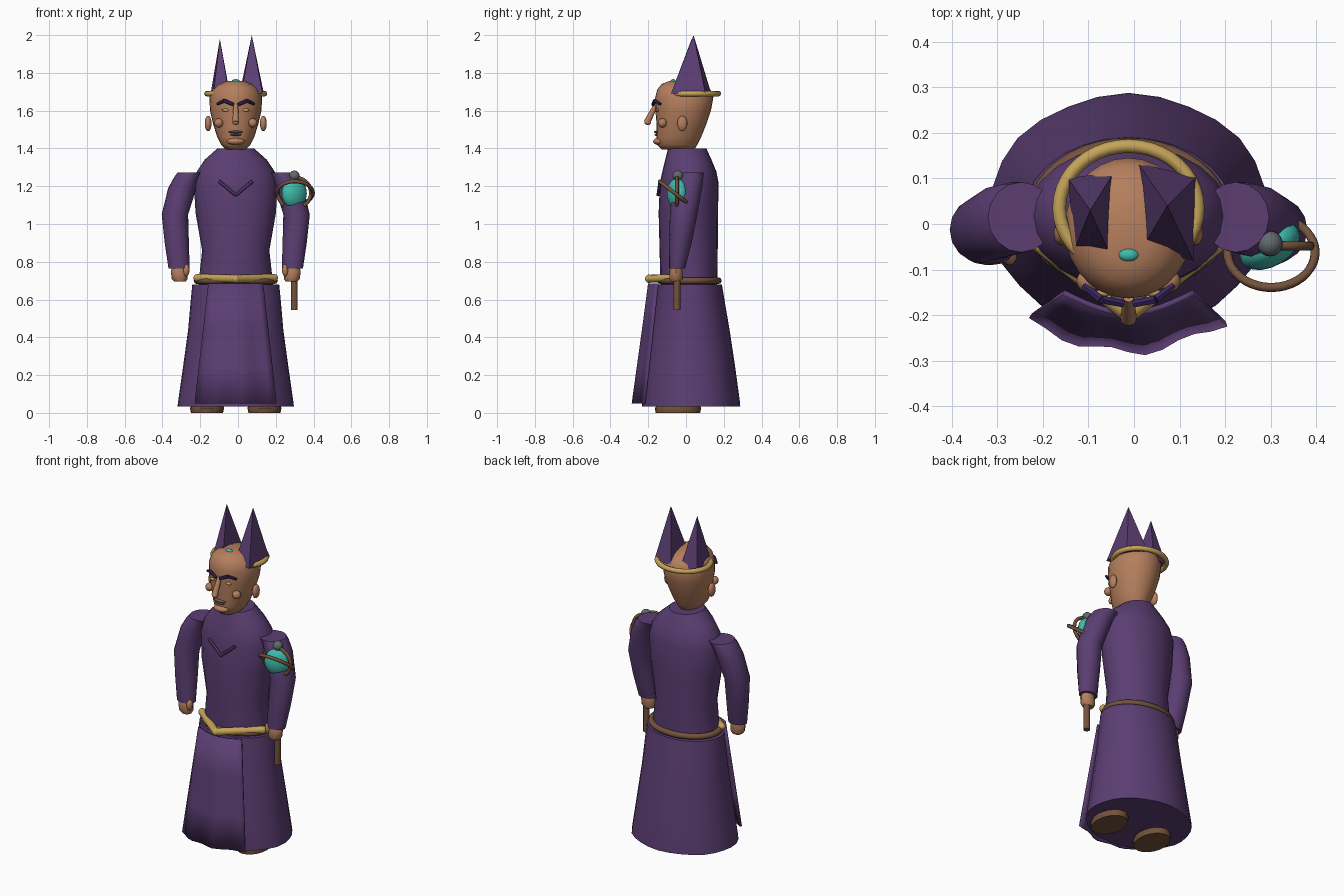
import bpy, bmesh, math
from mathutils import Vector, Matrix

if "Cube" in bpy.data.objects:
    bpy.data.objects.remove(bpy.data.objects["Cube"])

CX = -0.012  # centre line of the body


def mat(name, rgb):
    m = bpy.data.materials.new(name)
    m.diffuse_color = (*rgb, 1)
    m.use_nodes = True
    m.node_tree.nodes["Principled BSDF"].inputs["Base Color"].default_value = m.diffuse_color
    return m


PURPLE = mat("robe purple", (0.105, 0.048, 0.17))
SKIN = mat("skin", (0.46, 0.21, 0.11))
GOLD = mat("gold", (0.56, 0.37, 0.10))
BROWN = mat("brown", (0.17, 0.085, 0.045))
TEAL = mat("teal gem", (0.05, 0.50, 0.42))
GREY = mat("grey", (0.12, 0.14, 0.15))
DARK = mat("dark purple", (0.045, 0.02, 0.13))


def finish(bm, name, m, angle=40):
    bmesh.ops.recalc_face_normals(bm, faces=bm.faces)
    me = bpy.data.meshes.new(name)
    bm.to_mesh(me)
    bm.free()
    ob = bpy.data.objects.new(name, me)
    bpy.context.collection.objects.link(ob)
    me.materials.append(m)
    if angle:
        bpy.ops.object.select_all(action='DESELECT')
        bpy.context.view_layer.objects.active = ob
        ob.select_set(True)
        bpy.ops.object.shade_smooth_by_angle(angle=math.radians(angle))
    return ob


def loft(name, m, sections, n=24, ripple=None, angle=40):
    """Stack of ellipses (z, cx, rx, y_front, y_back), capped at both ends."""
    bm = bmesh.new()
    rings = []
    for z, cx, rx, yf, yb in sections:
        ring = []
        for i in range(n):
            a = 2 * math.pi * i / n
            k = 1 + (ripple(a, z) if ripple else 0)
            ring.append(bm.verts.new((cx + rx * k * math.cos(a),
                                      (yf + yb) / 2 + (yb - yf) / 2 * k * math.sin(a), z)))
        rings.append(ring)
    for r, s in zip(rings, rings[1:]):
        for i in range(n):
            bm.faces.new((r[i], r[(i + 1) % n], s[(i + 1) % n], s[i]))
    bm.faces.new(rings[0])
    bm.faces.new(rings[-1])
    return finish(bm, name, m, angle)


def ball(name, m, c, r, turn=0):
    bm = bmesh.new()
    bmesh.ops.create_uvsphere(bm, u_segments=20, v_segments=12, radius=1)
    bm.transform(Matrix.Translation(c) @ Matrix.Rotation(turn, 4, 'Z') @ Matrix.Diagonal((*r, 1)))
    return finish(bm, name, m)


def rod(name, m, a, b, r1, r2, n=12):
    a, b = Vector(a), Vector(b)
    bm = bmesh.new()
    bmesh.ops.create_cone(bm, cap_ends=True, segments=n, radius1=r1, radius2=r2, depth=(b - a).length)
    q = (b - a).to_track_quat('Z', 'Y').to_matrix().to_4x4()
    bm.transform(Matrix.Translation((a + b) / 2) @ q)
    return finish(bm, name, m, 50)


def ring(name, m, c, rx, ry, r, tilt=0.0, n=40, k=8):
    """Elliptical torus, tilted about the x axis."""
    bm = bmesh.new()
    vs = [[bm.verts.new(((rx + r * math.cos(t)) * math.cos(a), (ry + r * math.cos(t)) * math.sin(a),
                         r * math.sin(t)))
           for t in (2 * math.pi * j / k for j in range(k))]
          for a in (2 * math.pi * i / n for i in range(n))]
    for i in range(n):
        for j in range(k):
            bm.faces.new((vs[i][j], vs[(i + 1) % n][j], vs[(i + 1) % n][(j + 1) % k], vs[i][(j + 1) % k]))
    bm.transform(Matrix.Translation(c) @ Matrix.Rotation(tilt, 4, 'X'))
    return finish(bm, name, m, 60)


# Robe body and skirt
loft("robe_torso", PURPLE, [
    (0.66, CX, 0.20, -0.135, 0.165), (0.86, CX, 0.178, -0.14, 0.168), (1.06, CX, 0.213, -0.145, 0.17),
    (1.22, CX, 0.222, -0.138, 0.172), (1.28, CX, 0.205, -0.125, 0.16), (1.34, CX, 0.165, -0.11, 0.135),
    (1.40, CX, 0.097, -0.095, 0.108)])
loft("robe_skirt", PURPLE, [
    (0.035, CX, 0.308, -0.235, 0.285), (0.06, CX, 0.305, -0.234, 0.283), (0.25, CX, 0.278, -0.21, 0.258),
    (0.44, CX, 0.252, -0.185, 0.23), (0.60, CX, 0.238, -0.16, 0.203), (0.68, CX, 0.23, -0.15, 0.19)],
    n=28, ripple=lambda a, z: 0.014 * math.cos(7 * a + 1.6) * (0.7 - z))

# Front panel of the skirt
bm = bmesh.new()
grid = []
for t in (0, 0.35, 0.7, 1):
    row = []
    for i in range(13):
        u = i / 6 - 1
        bulge = math.cos(u * math.pi / 2)
        y = -0.15 - 0.06 * t - (0.045 + 0.02 * t) * bulge - 0.009 * t * math.sin(u * 8)
        row.append(bm.verts.new((CX + u * (0.143 + 0.072 * t), y, 0.685 - 0.635 * t)))
    grid.append(row)
for r, s in zip(grid, grid[1:]):
    for i in range(12):
        bm.faces.new((r[i], s[i], s[i + 1], r[i + 1]))
panel = finish(bm, "skirt_front_panel", PURPLE)
sol = panel.modifiers.new("thickness", 'SOLIDIFY')
sol.thickness = 0.012
sol.offset = 0

# Belt: brown ring and pointed gold front
ring("belt", BROWN, (CX, 0.018, 0.70), 0.205, 0.153, 0.018)
tip = (CX, -0.195, 0.71)
for s, side in ((-1, "left"), (1, "right")):
    end = (CX + s * 0.203, -0.035, 0.715)
    rod("belt_front_" + side, GOLD, end, tip, 0.021, 0.021)
    ball("belt_end_" + side, GOLD, end, (0.021,) * 3)
ball("belt_tip", GOLD, tip, (0.022,) * 3)

# Sleeves, hands, feet, and the mirrored face details
for s, side in ((-1, "left"), (1, "right")):
    def X(d):
        return CX + s * d
    loft("sleeve_" + side, PURPLE, [
        (0.765, X(0.300), 0.056, -0.09, -0.005), (0.90, X(0.312), 0.064, -0.09, 0.03),
        (1.05, X(0.322), 0.070, -0.085, 0.06), (1.19, X(0.283), 0.075, -0.075, 0.085),
        (1.25, X(0.255), 0.070, -0.068, 0.092), (1.272, X(0.235), 0.073, -0.062, 0.092)], n=16)
    loft("hand_" + side, SKIN, [
        (0.695, X(0.295), 0.03, -0.08, -0.025), (0.71, X(0.297), 0.042, -0.088, -0.018),
        (0.75, X(0.30), 0.044, -0.088, -0.018), (0.785, X(0.30), 0.035, -0.08, -0.02)], n=10)
    ball("thumb_" + side, SKIN, (X(0.262), -0.07, 0.755), (0.017, 0.02, 0.033))
    loft("foot_" + side, BROWN, [
        (0, X(0.152), 0.085, -0.16, 0.075), (0.025, X(0.152), 0.09, -0.165, 0.08),
        (0.06, X(0.152), 0.08, -0.14, 0.07)], n=20)
    ball("ear_" + side, SKIN, (X(0.146), -0.02, 1.532), (0.018, 0.027, 0.041))
    ball("cheek_" + side, SKIN, (X(0.09), -0.125, 1.535), (0.024, 0.024, 0.024))
    ball("eye_" + side, GOLD, (X(0.054), -0.151, 1.603), (0.018, 0.008, 0.008))
    rod("brow_inner_" + side, DARK, (X(0.012), -0.175, 1.632), (X(0.060), -0.165, 1.653), 0.009, 0.010, 6)
    rod("brow_outer_" + side, DARK, (X(0.060), -0.165, 1.653), (X(0.098), -0.135, 1.635), 0.010, 0.007, 6)
    rod("collar_trim_" + side, PURPLE, (X(0.088), -0.137, 1.227), (X(0), -0.148, 1.153), 0.009, 0.009, 6)

# Head and central face
loft("head", SKIN, [
    (1.395, CX, 0.055, -0.13, 0.045), (1.42, CX, 0.078, -0.153, 0.06), (1.46, CX, 0.098, -0.156, 0.08),
    (1.53, CX, 0.120, -0.156, 0.108), (1.60, CX, 0.136, -0.162, 0.132), (1.67, CX, 0.140, -0.163, 0.145),
    (1.71, CX, 0.125, -0.153, 0.13), (1.74, CX, 0.090, -0.13, 0.09), (1.757, CX, 0.045, -0.09, 0.03)],
    n=28, angle=60)
rod("nose", SKIN, (CX, -0.207, 1.537), (CX, -0.16, 1.63), 0.018, 0.012)
ball("nose_tip", SKIN, (CX, -0.202, 1.538), (0.018, 0.018, 0.014))
ball("upper_lip", GREY, (CX, -0.157, 1.487), (0.038, 0.012, 0.007))
ball("lower_lip", BROWN, (CX, -0.156, 1.472), (0.03, 0.011, 0.006))
ball("chin", SKIN, (CX, -0.14, 1.437), (0.048, 0.034, 0.020))
ball("forehead_gem", TEAL, (CX, -0.068, 1.755), (0.022, 0.014, 0.012))

# Headband and four-sided horns
ring("headband", GOLD, (CX, 0.035, 1.69), 0.152, 0.136, 0.015)
HORNS = {
    "horn_left": ((-0.096, 0.03, 1.98), ((-0.145, 0.10), (-0.043, 0.115), (-0.047, -0.08), (-0.13, -0.055))),
    "horn_right": ((0.073, 0.04, 2.0), ((0.008, 0.134), (0.137, 0.103), (0.13, -0.08), (0.017, -0.055))),
}
for name, (apex, base) in HORNS.items():
    bm = bmesh.new()
    top = bm.verts.new(apex)
    b = [bm.verts.new((x, y, 1.69)) for x, y in base]
    bm.faces.new(b)
    for i in range(4):
        bm.faces.new((b[i], b[(i + 1) % 4], top))
    finish(bm, name, PURPLE, 0)

# Staff with caged orb
SX, SY = 0.298, -0.048
rod("staff", BROWN, (SX, SY, 0.545), (SX, SY, 0.98), 0.018, 0.018)
rod("staff_neck", BROWN, (SX, -0.075, 0.98), (SX, SY, 1.10), 0.012, 0.022)
ball("orb", TEAL, (SX, SY, 1.162), (0.072, 0.045, 0.08), math.radians(30))
ball("orb_finial", GREY, (SX, SY + 0.005, 1.255), (0.028, 0.028, 0.028))
ring("orb_cage_upright", BROWN, (SX, SY, 1.165), 0.088, 0.082, 0.010, math.pi / 2)
ring("orb_cage_tilted", BROWN, (SX + 0.003, -0.062, 1.165), 0.096, 0.098, 0.010, math.radians(-38))
